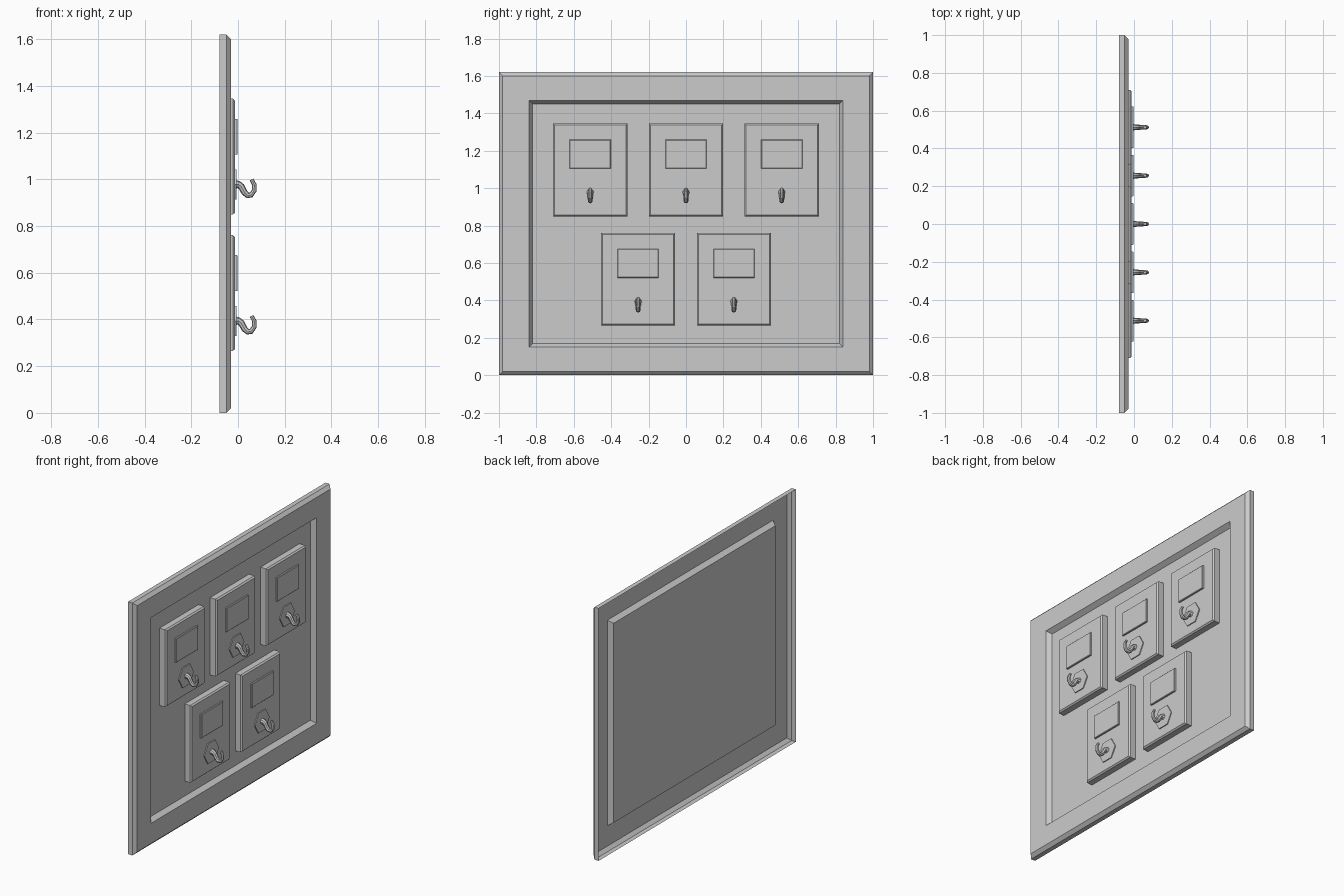
import bpy
import bmesh
from math import cos, sin, pi

cube = bpy.data.objects.get("Cube")
if cube:
    bpy.data.objects.remove(cube)

grey = bpy.data.materials.new("plain grey")
grey.use_nodes = True
colour = (0.6, 0.6, 0.6, 1)
grey.diffuse_color = colour
grey.node_tree.nodes["Principled BSDF"].inputs["Base Color"].default_value = colour


def stacked(name, y, z, outline, steps):
    """Skin an outline through steps of (half width, half height, x); cap the last."""
    bm = bmesh.new()
    rings = [[bm.verts.new((x, y + a * w, z + b * h)) for a, b in outline]
             for w, h, x in steps]
    n = len(outline)
    for low, high in zip(rings, rings[1:]):
        for i in range(n):
            j = (i + 1) % n
            bm.faces.new((low[i], low[j], high[j], high[i]))
    bm.faces.new(rings[-1])
    mesh = bpy.data.meshes.new(name)
    bm.to_mesh(mesh)
    bm.free()
    mesh.materials.append(grey)
    obj = bpy.data.objects.new(name, mesh)
    bpy.context.collection.objects.link(obj)
    return obj


def hook(name, y, z):
    """Tapered tube bent into a hook, pointing out from the board."""
    curve = bpy.data.curves.new(name, "CURVE")
    curve.dimensions = "3D"
    curve.bevel_depth = 0.01
    curve.bevel_resolution = 2
    curve.use_fill_caps = True
    path = [(-0.01, 0, 2.0), (0.004, 0, 1.5), (0.014, -0.008, 1.45), (0.028, -0.034, 1.35),
            (0.042, -0.046, 1.25), (0.056, -0.044, 1.15), (0.069, -0.026, 1.05),
            (0.07, 0, 0.95), (0.058, 0.022, 0.85)]
    spline = curve.splines.new("POLY")
    spline.points.add(len(path) - 1)
    for point, (x, dz, radius) in zip(spline.points, path):
        point.co = (x, y, z + dz, 1)
        point.radius = radius
    temp = bpy.data.objects.new(name + "_path", curve)
    bpy.context.collection.objects.link(temp)
    mesh = bpy.data.meshes.new_from_object(
        temp.evaluated_get(bpy.context.evaluated_depsgraph_get()))
    bpy.data.objects.remove(temp)
    mesh.materials.clear()
    mesh.materials.append(grey)
    for poly in mesh.polygons:
        poly.use_smooth = False
    bpy.context.collection.objects.link(bpy.data.objects.new(name, mesh))


square = [(-1, -1), (1, -1), (1, 1), (-1, 1)]
hexagon = [(cos(i * pi / 3), sin(i * pi / 3)) for i in range(6)]

# Hollow-backed board: rim, chamfer, flat border, sunken panel
stacked("board", 0, 0.81, square,
        [(1, 0.81, -0.08), (1, 0.81, -0.05), (0.98, 0.79, -0.03),
         (0.84, 0.66, -0.03), (0.82, 0.64, -0.06)])

# Five hook stations: three above, two below
stations = [(-0.512, 1.097), (0, 1.097), (0.512, 1.097), (-0.256, 0.513), (0.256, 0.513)]
for i, (y, z) in enumerate(stations, 1):
    stacked(f"plate_{i}", y, z, square,
            [(0.198, 0.248, -0.06), (0.198, 0.248, -0.022), (0.19, 0.24, -0.013)])
    stacked(f"label_{i}", y, z + 0.085, square,
            [(0.11, 0.077, -0.013), (0.11, 0.077, -0.005), (0.107, 0.074, -0.002)])
    stacked(f"hook_base_{i}", y, z - 0.12, hexagon,
            [(0.074, 0.074, -0.013), (0.074, 0.074, -0.007)])
    hook(f"hook_{i}", y, z - 0.12)
